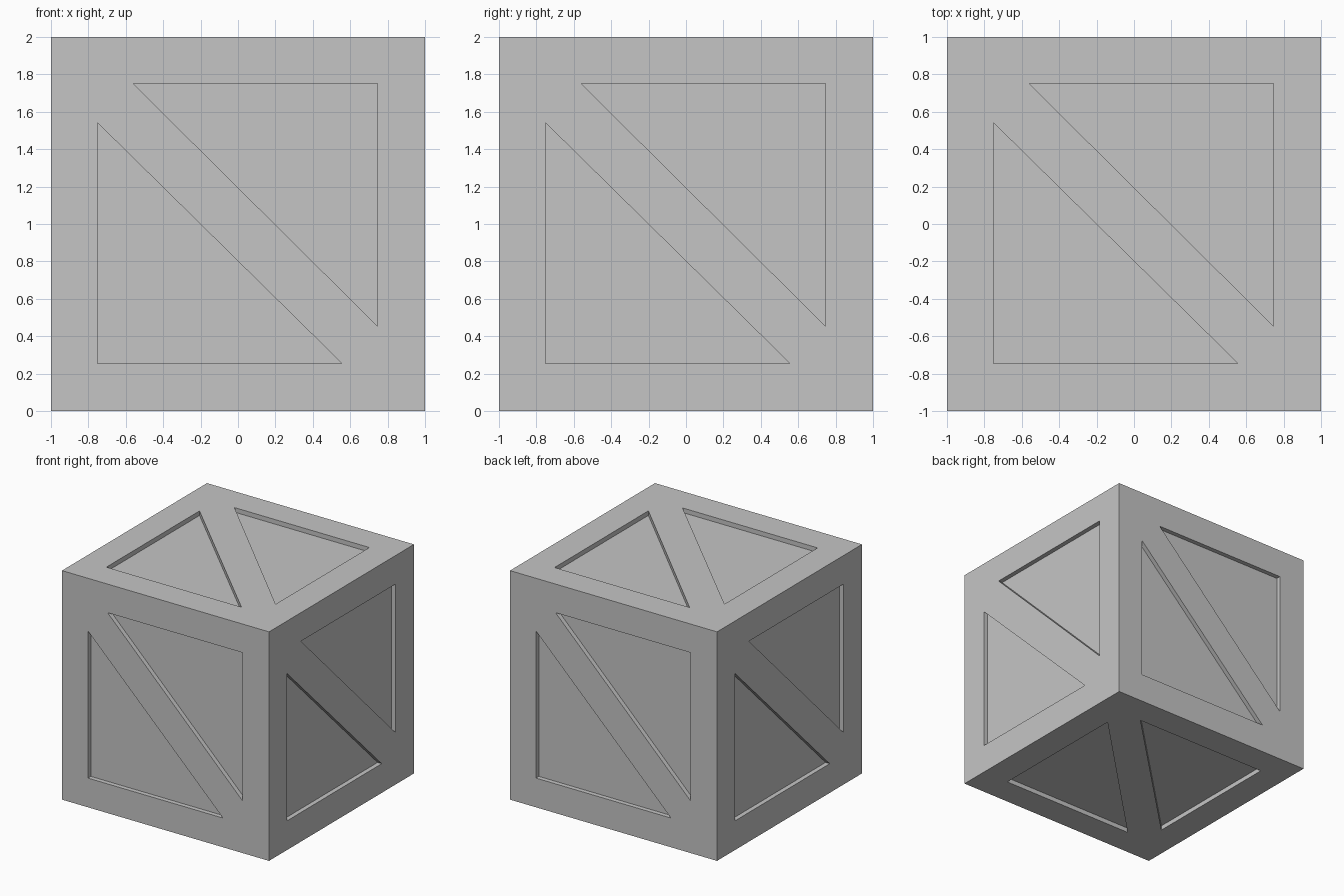
import bpy
import bmesh
from math import radians
from mathutils import Matrix, Vector

DEPTH = 0.04  # how far the triangular panels sit below the frame

cube = bpy.data.objects.get("Cube")
if cube:
    bpy.data.objects.remove(cube, do_unlink=True)

# Single grey material
grey = bpy.data.materials.new("plain grey")
grey.use_nodes = True
colour = (0.56, 0.56, 0.56, 1)
grey.diffuse_color = colour
grey.node_tree.nodes["Principled BSDF"].inputs["Base Color"].default_value = colour

# Outline of one crate side, and the two triangles either side of its brace
square = [(-1, -1), (1, -1), (1, 1), (-1, 1)]
lower = [(-0.75, -0.745), (0.555, -0.745), (-0.75, 0.54)]
upper = [(0.745, 0.75), (-0.56, 0.75), (0.745, -0.545)]


def add_side(bm, turn):
    """Add one framed side with a diagonal brace and two sunken panels."""
    def ring(points, z):
        return [bm.verts.new(turn @ Vector((x, y, z))) for x, y in points]

    s = ring(square, 1)
    lo, up = ring(lower, 1), ring(upper, 1)

    # Frame rails and the brace running corner to corner
    bm.faces.new((s[0], s[1], lo[1], lo[0]))
    bm.faces.new((s[0], lo[0], lo[2], s[3]))
    bm.faces.new((s[2], s[3], up[1], up[0]))
    bm.faces.new((s[2], up[0], up[2], s[1]))
    bm.faces.new((s[3], lo[2], lo[1], s[1], up[2], up[1]))

    # Recess walls and floors
    for rim, points in ((lo, lower), (up, upper)):
        floor = ring(points, 1 - DEPTH)
        bm.faces.new(floor)
        for i in range(3):
            j = (i + 1) % 3
            bm.faces.new((rim[i], rim[j], floor[j], floor[i]))


# Top, bottom and the four upright sides
upright = Matrix.Rotation(radians(90), 3, "X")
turns = [Matrix.Identity(3), Matrix.Rotation(radians(180), 3, "X")]
turns += [Matrix.Rotation(radians(90 * k), 3, "Z") @ upright for k in range(4)]

bm = bmesh.new()
for turn in turns:
    add_side(bm, turn)
bmesh.ops.remove_doubles(bm, verts=bm.verts, dist=0.0005)
bmesh.ops.recalc_face_normals(bm, faces=bm.faces)
bmesh.ops.translate(bm, verts=bm.verts, vec=(0, 0, 1))

mesh = bpy.data.meshes.new("crate")
bm.to_mesh(mesh)
bm.free()
mesh.materials.append(grey)
crate = bpy.data.objects.new("crate", mesh)
bpy.context.collection.objects.link(crate)
